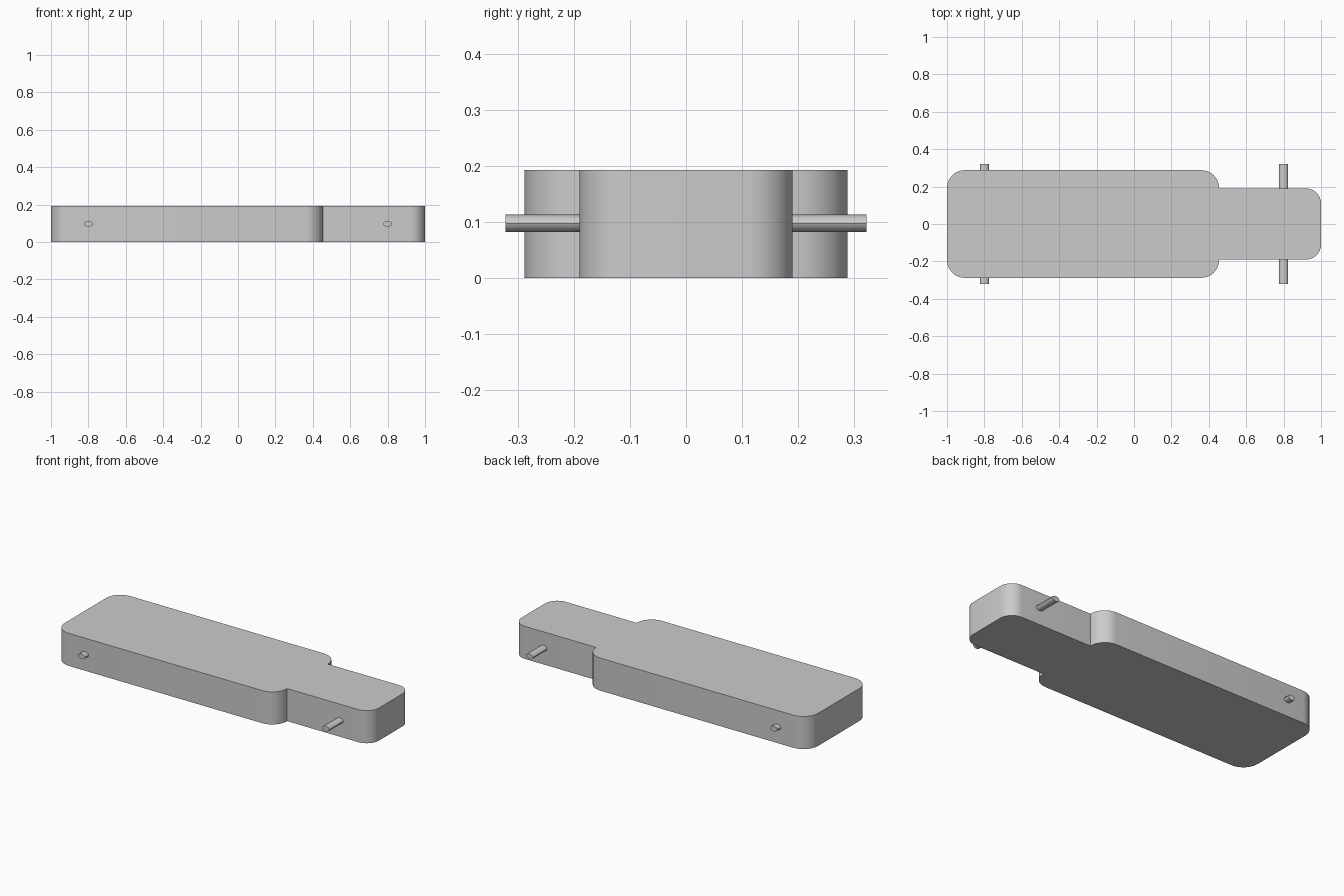
import bpy, bmesh
from math import sin, cos, pi, radians

if "Cube" in bpy.data.objects:
    bpy.data.objects.remove(bpy.data.objects["Cube"])

HEIGHT = 0.193
grey = bpy.data.materials.new("plain grey")
grey.use_nodes = True
colour = (0.6, 0.6, 0.6, 1)
grey.diffuse_color = colour
grey.node_tree.nodes["Principled BSDF"].inputs["Base Color"].default_value = colour


def extrude(name, outline, direction):
    """Make a solid by sweeping a flat outline along a direction."""
    bm = bmesh.new()
    face = bm.faces.new([bm.verts.new(p) for p in outline])
    swept = bmesh.ops.extrude_face_region(bm, geom=[face])["geom"]
    verts = [v for v in swept if isinstance(v, bmesh.types.BMVert)]
    bmesh.ops.translate(bm, verts=verts, vec=direction)
    bmesh.ops.recalc_face_normals(bm, faces=bm.faces)
    mesh = bpy.data.meshes.new(name)
    bm.to_mesh(mesh)
    bm.free()
    mesh.materials.append(grey)
    obj = bpy.data.objects.new(name, mesh)
    bpy.context.collection.objects.link(obj)
    bpy.ops.object.select_all(action="DESELECT")
    obj.select_set(True)
    bpy.context.view_layer.objects.active = obj
    bpy.ops.object.shade_smooth_by_angle(angle=radians(35))
    return obj


def corner(x, y, radius, steps=8):
    """Rounded corner from the side edge round to the end edge, for y > 0."""
    s = 1 if x > 0 else -1
    return [(x - s * radius * (1 - sin(a)), y - radius * (1 - cos(a)))
            for a in (i * pi / 2 / steps for i in range(steps + 1))]


# Stepped body: wide rear section and narrow nose in one outline
half = corner(-1, 0.288, 0.095)[::-1] + corner(0.455, 0.288, 0.095)
half += [(0.455, 0.19)] + corner(1, 0.19, 0.08)
outline = half + [(x, -y) for x, y in reversed(half)]
extrude("body", [(x, y, 0) for x, y in outline], (0, 0, HEIGHT))

# Oval cross pins through both ends
for name, x in (("rear_pin", -0.8), ("nose_pin", 0.8)):
    oval = [(x + 0.024 * cos(i * pi / 6), -0.322, 0.0975 + 0.0155 * sin(i * pi / 6))
            for i in range(12)]
    extrude(name, oval, (0, 0.644, 0))
